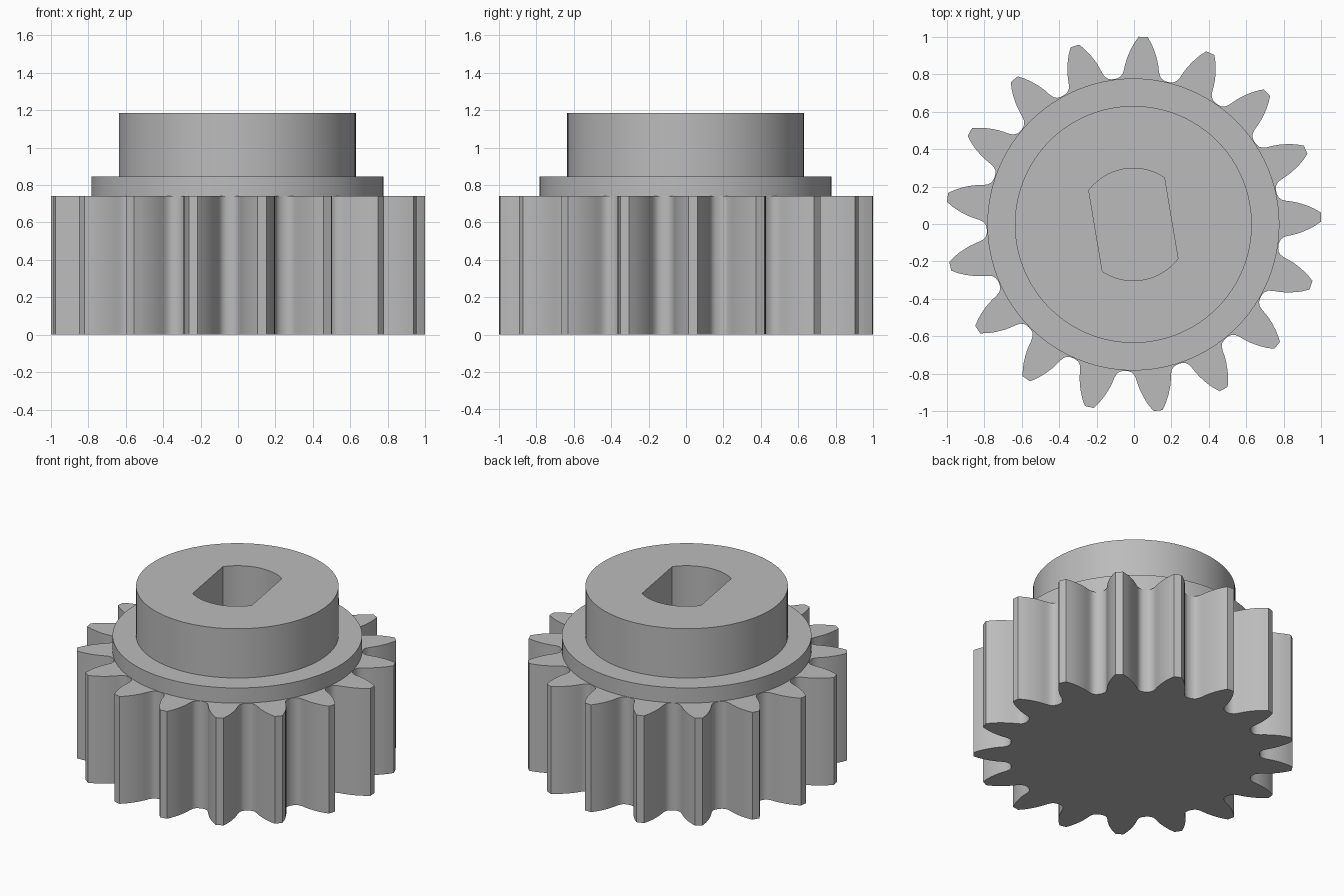
import bpy, bmesh, math
from math import sin, cos, pi, radians

if "Cube" in bpy.data.objects:
    bpy.data.objects.remove(bpy.data.objects["Cube"], do_unlink=True)

TEETH = 17
CENTRE = (-0.0034, -0.0025)
PHASE = radians(2.28)

steel = bpy.data.materials.new("plain grey")
steel.use_nodes = True
GREY = (0.5, 0.5, 0.5, 1)
steel.diffuse_color = GREY
steel.node_tree.nodes["Principled BSDF"].inputs["Base Color"].default_value = GREY


def prism(name, outline, z0, z1):
    """Extrude a closed outline from z0 to z1."""
    bm = bmesh.new()
    base = bm.faces.new([bm.verts.new((x + CENTRE[0], y + CENTRE[1], z0)) for x, y in outline])
    top = bmesh.ops.extrude_face_region(bm, geom=[base])["geom"]
    bmesh.ops.translate(bm, vec=(0, 0, z1 - z0),
                        verts=[v for v in top if isinstance(v, bmesh.types.BMVert)])
    bmesh.ops.recalc_face_normals(bm, faces=bm.faces)
    mesh = bpy.data.meshes.new(name)
    bm.to_mesh(mesh)
    bm.free()
    mesh.materials.append(steel)
    obj = bpy.data.objects.new(name, mesh)
    bpy.context.collection.objects.link(obj)
    return obj


def arc(radius, start, end, steps):
    return [(radius * cos(a), radius * sin(a))
            for a in (start + (end - start) * i / steps for i in range(steps + 1))]


def circle(radius, steps=96):
    return arc(radius, 0, 2 * pi, steps)[:-1]


# Half a tooth: (distance along tooth axis, half width), root to tip
flank = [(0.774, 0.128), (0.782, 0.113), (0.797, 0.101), (0.82, 0.094), (0.85, 0.089),
         (0.88, 0.082), (0.91, 0.072), (0.94, 0.060), (0.97, 0.045), (1.003, 0.024)]
tooth = [(r, -w) for r, w in flank] + [(r, w) for r, w in reversed(flank)]
half_pitch = pi / TEETH
tooth.append((0.783 * cos(half_pitch), 0.783 * sin(half_pitch)))   # valley floor

gear_outline = []
for i in range(TEETH):
    a = PHASE + 2 * half_pitch * i
    gear_outline += [(x * cos(a) - y * sin(a), x * sin(a) + y * cos(a)) for x, y in tooth]

# Shaft hole with two flats
flat_angle, half_flat = radians(9.5), radians(47)
bore_outline = []
for side in (0, pi):
    a = flat_angle + side
    bore_outline += arc(0.3, a + half_flat, a + pi - half_flat, 20)
bore = prism("bore_cutter", bore_outline, 0.4, 1.4)
bore.hide_render = True
bore.hide_viewport = True

parts = [prism("toothed_wheel", gear_outline, 0, 0.74),
         prism("flange", circle(0.78), 0.74, 0.845),
         prism("hub", circle(0.633), 0.845, 1.185)]

for part in parts:
    cut = part.modifiers.new("shaft_hole", "BOOLEAN")
    cut.operation = "DIFFERENCE"
    cut.solver = "EXACT"
    cut.object = bore
    bpy.ops.object.select_all(action="DESELECT")
    part.select_set(True)
    bpy.context.view_layer.objects.active = part
    bpy.ops.object.modifier_apply(modifier=cut.name)
    bpy.ops.object.shade_smooth_by_angle(angle=radians(32))

bpy.data.objects.remove(bore, do_unlink=True)
